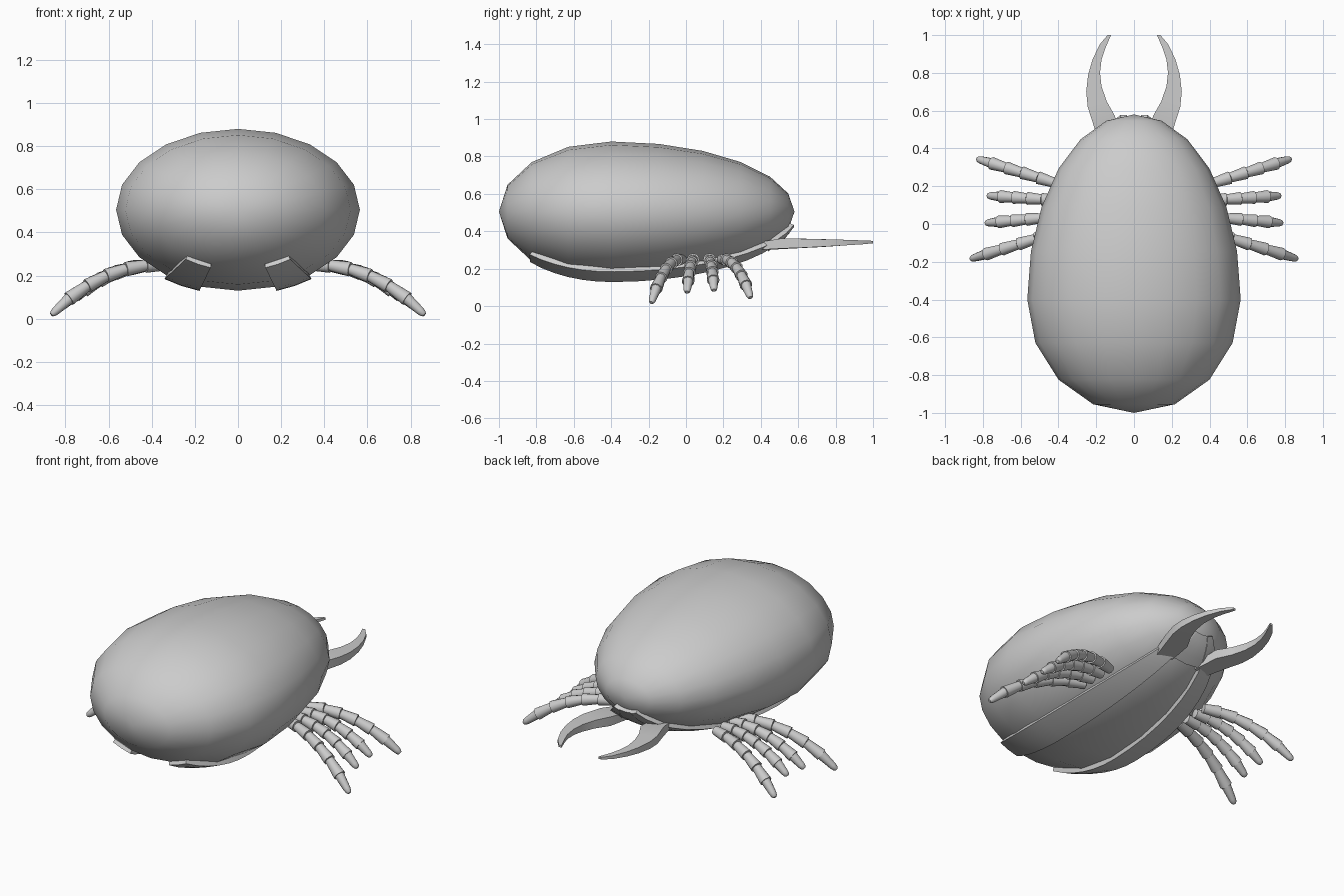
import bpy, bmesh
from math import sin, cos, pi, radians
from mathutils import Vector

if "Cube" in bpy.data.objects:
    bpy.data.objects.remove(bpy.data.objects["Cube"])

A, C, Y0, Z0 = 0.565, 0.375, -0.40, 0.505   # body half width, half height, widest point


def length(lat):
    return 0.98 if lat > 0 else 0.60


def egg(lat, ang, off=0.0):
    """Point on the body; ang is measured round from the belly, in degrees."""
    b, p, q = length(lat), radians(lat), radians(ang)
    d = Vector((cos(p) * sin(q), sin(p), -cos(p) * cos(q)))
    n = Vector((d.x / A, d.y / b, d.z / C)).normalized()
    return Vector((A * d.x, Y0 + b * d.y, Z0 + C * d.z)) + n * off


def make(name, bm, angle=35):
    bmesh.ops.recalc_face_normals(bm, faces=bm.faces)
    me = bpy.data.meshes.new(name)
    bm.to_mesh(me)
    bm.free()
    me.shade_smooth()
    me.set_sharp_from_angle(angle=radians(angle))
    ob = bpy.data.objects.new(name, me)
    bpy.context.collection.objects.link(ob)
    return ob


def loft(bm, rings):
    """Closed tube through rings of equal point counts."""
    vs = [[bm.verts.new(p) for p in r] for r in rings]
    n = len(vs[0])
    for r0, r1 in zip(vs, vs[1:]):
        for i in range(n):
            j = (i + 1) % n
            bm.faces.new((r0[i], r0[j], r1[j], r1[i]))
    bm.faces.new(vs[0])
    bm.faces.new(vs[-1])


def ring(c, axis, r, n=12):
    u = axis.cross(Vector((0, 0, 1))).normalized()
    v = axis.cross(u).normalized()
    return [c + r * (u * cos(2 * pi * i / n) + v * sin(2 * pi * i / n)) for i in range(n)]


# egg-shaped body
bm = bmesh.new()
lats = [-67.5, -45, -22.5, 0, 15, 30, 45, 60, 75]
rings = [[egg(l, i * 18) for i in range(20)] for l in lats]
vs = [[bm.verts.new(p) for p in r] for r in rings]
back, front = bm.verts.new(egg(-90, 0)), bm.verts.new(egg(90, 0))
for i in range(20):
    j = (i + 1) % 20
    for r0, r1 in zip(vs, vs[1:]):
        bm.faces.new((r0[i], r0[j], r1[j], r1[i]))
    bm.faces.new((back, vs[0][j], vs[0][i]))
    bm.faces.new((front, vs[-1][i], vs[-1][j]))
make("body", bm, 60)


# raised belly bands and the plate joining them at the head
def band(name, a0, a1, l0, l1, steps, off=0.02):
    bm = bmesh.new()
    angs = [a0, (a0 + a1) / 2, a1]
    rings = []
    for i in range(steps + 1):
        l = l0 + (l1 - l0) * i / steps
        rings.append([egg(l, a, off) for a in angs] + [egg(l, a, -0.03) for a in reversed(angs)])
    loft(bm, rings)
    make(name, bm)


for side, s in (("right", 1), ("left", -1)):
    band("belly_band_" + side, 18 * s, 36 * s, -45, 78, 16)
band("head_plate", -18, 18, 58, 78, 4, 0.016)

# curved jaws: outer x, outer y, inner x, inner y, bottom z, top z
jaw = [(0.17, 0.38, 0.08, 0.42, 0.30, 0.34),
       (0.21, 0.51, 0.10, 0.57, 0.308, 0.362),
       (0.245, 0.62, 0.145, 0.65, 0.312, 0.360),
       (0.253, 0.70, 0.172, 0.73, 0.316, 0.358),
       (0.243, 0.79, 0.180, 0.80, 0.321, 0.356),
       (0.220, 0.87, 0.172, 0.87, 0.326, 0.354),
       (0.182, 0.95, 0.152, 0.93, 0.331, 0.351),
       (0.140, 1.00, 0.122, 1.00, 0.336, 0.349)]
for side, s in (("right", 1), ("left", -1)):
    bm = bmesh.new()
    loft(bm, [[Vector((s * ox, oy, zb)), Vector((s * ox, oy, zt)),
               Vector((s * ix, iy, zt)), Vector((s * ix, iy, zb))]
              for ox, oy, ix, iy, zb, zt in jaw])
    make("jaw_" + side, bm)

# segmented legs: root y, tip x, tip y, tip z
legs = [(0.19, 0.83, 0.345, 0.045), (0.12, 0.775, 0.15, 0.085),
        (0.045, 0.785, 0.005, 0.075), (-0.02, 0.865, -0.185, 0.018)]
SEG = 6
for side, s in (("right", 1), ("left", -1)):
    for k, (ry, tx, ty, tz) in enumerate(legs):
        root, tip = Vector((s * 0.33, ry, 0.25)), Vector((s * tx, ty, tz))
        mid = root.lerp(tip, 0.55)
        mid.z = 0.262
        pts = [root.lerp(mid, t / SEG).lerp(mid.lerp(tip, t / SEG), t / SEG)
               for t in range(SEG + 1)]
        bm = bmesh.new()
        for i, (a, b) in enumerate(zip(pts, pts[1:])):
            ax = (b - a).normalized()
            if i < SEG - 1:      # flared cuff
                prof = [(-0.012, 0.024), (0, 0.026), (1, 0.034)]
            else:                # rounded foot
                prof = [(-0.1, 0.028), (0.75, 0.020), (0.92, 0.016), (1, 0.009)]
            loft(bm, [ring(a.lerp(b, t), ax, r) for t, r in prof])
        make(f"leg_{side}_{k + 1}", bm)
